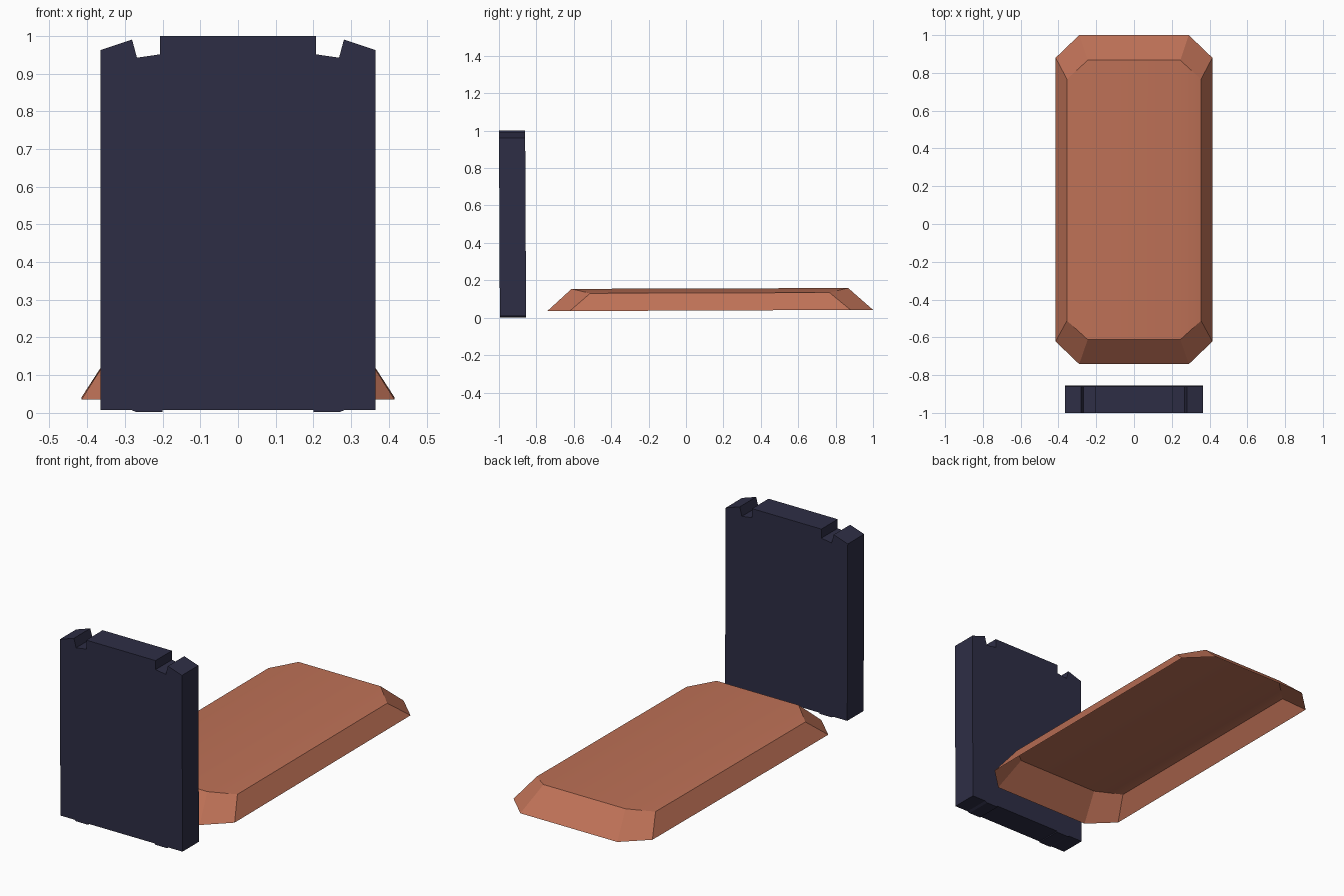
import bpy, bmesh, math

if "Cube" in bpy.data.objects:
    bpy.data.objects.remove(bpy.data.objects["Cube"])


def material(name, rgb):
    m = bpy.data.materials.new(name)
    m.diffuse_color = (*rgb, 1)
    m.use_nodes = True
    m.node_tree.nodes["Principled BSDF"].inputs["Base Color"].default_value = m.diffuse_color
    return m


def make_object(name, bm, mat):
    me = bpy.data.meshes.new(name)
    bm.to_mesh(me)
    bm.free()
    ob = bpy.data.objects.new(name, me)
    bpy.context.collection.objects.link(ob)
    me.materials.append(mat)
    return ob


navy = material("dark navy", (0.027, 0.027, 0.060))
clay = material("clay brown", (0.515, 0.165, 0.094))

# Upright slab: mirrored half outline in x-z, extruded in y with a tiny lean
half = [(0.20, 0.008), (0.20, 0.002), (0.27, 0.002), (0.283, 0.008),
        (0.365, 0.008), (0.365, 0.962), (0.281, 0.99), (0.268, 0.942),
        (0.207, 0.951), (0.207, 1.0)]
outline = half + [(-x, z) for x, z in reversed(half)]
bm = bmesh.new()
rings = []
for y in (-0.995, -0.855):
    rings.append([bm.verts.new((x, y - 0.005 * z, z)) for x, z in outline])
bm.faces.new(rings[0])
bm.faces.new(rings[1][::-1])
for i in range(len(outline)):
    j = (i + 1) % len(outline)
    bm.faces.new((rings[0][i], rings[1][i], rings[1][j], rings[0][j]))
bmesh.ops.recalc_face_normals(bm, faces=bm.faces)
make_object("upright_slab", bm, navy)


# Low mound: chamfered open shell with a gently crowned top
def octagon(xi, xo, y0, y1, cut, z_in, z_out):
    """Chamfered rectangle; end edges at z_in, side edges at z_out."""
    right = [(xi, y0, z_in), (xo, y0 + cut, z_out),
             (xo, y1 - cut, z_out), (xi, y1, z_in)]
    return right + [(-x, y, z) for x, y, z in reversed(right)]


bm = bmesh.new()
low = [bm.verts.new((x, y, z + 0.004 * y)) for x, y, z in
       octagon(0.29, 0.415, -0.742, 1.0, 0.12, 0.038, 0.038)]
top = [bm.verts.new((x, y, z + 0.003 * y)) for x, y, z in
       octagon(0.245, 0.355, -0.612, 0.867, 0.10, 0.156, 0.132)]
for i in range(8):
    j = (i + 1) % 8
    bm.faces.new((low[i], low[j], top[j], top[i]))
bm.faces.new((top[0], top[3], top[4], top[7]))   # crown
bm.faces.new(top[0:4])                           # right shoulder
bm.faces.new(top[4:8])                           # left shoulder
for f in bm.faces:
    f.normal_update()
mound = make_object("low_mound", bm, clay)
bpy.context.view_layer.objects.active = mound
mound.select_set(True)
bpy.ops.object.shade_smooth_by_angle(angle=math.radians(20))
